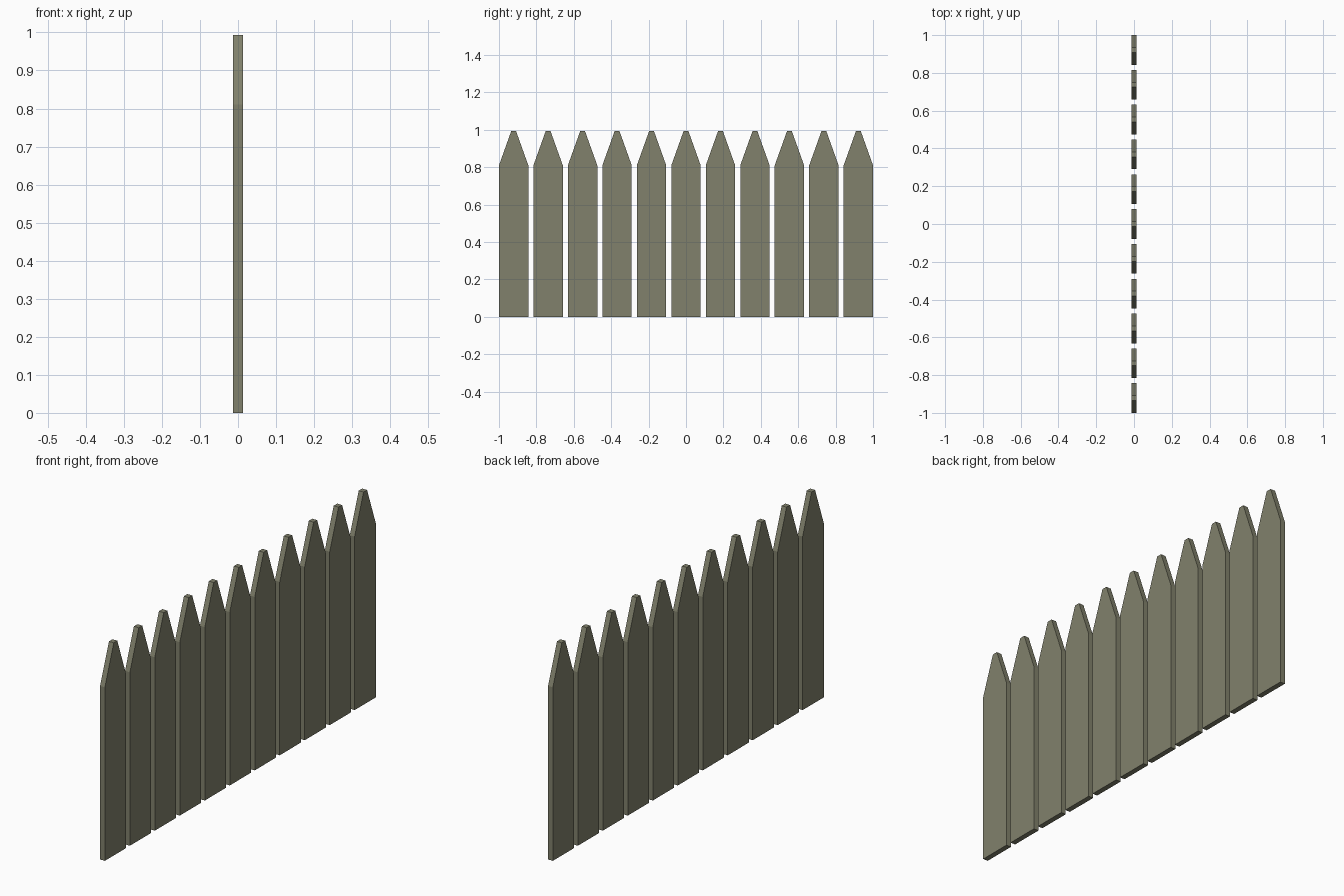
import bpy, bmesh

if "Cube" in bpy.data.objects:
    bpy.data.objects.remove(bpy.data.objects["Cube"])

COUNT = 11
WIDTH = 0.157
THICK = 0.025
SHOULDER = 0.81
HEIGHT = 0.993
TIP = 0.026

mat = bpy.data.materials.new("weathered_wood")
mat.diffuse_color = (0.22, 0.22, 0.15, 1.0)
mat.use_nodes = True
mat.node_tree.nodes["Principled BSDF"].inputs["Base Color"].default_value = mat.diffuse_color

# Picket board: pointed profile with a blunt tip, extruded through its thickness
w, t = WIDTH / 2, TIP / 2
profile = [(-w, 0), (w, 0), (w, SHOULDER), (t, HEIGHT), (-t, HEIGHT), (-w, SHOULDER)]
bm = bmesh.new()
face = bm.faces.new([bm.verts.new((-THICK / 2, y, z)) for y, z in profile])
ext = bmesh.ops.extrude_face_region(bm, geom=[face])
moved = [g for g in ext["geom"] if isinstance(g, bmesh.types.BMVert)]
bmesh.ops.translate(bm, verts=moved, vec=(THICK, 0, 0))
bmesh.ops.recalc_face_normals(bm, faces=bm.faces)
mesh = bpy.data.meshes.new("picket")
bm.to_mesh(mesh)
bm.free()
mesh.materials.append(mat)

# Row of evenly spaced pickets along y
pitch = (2 - WIDTH) / (COUNT - 1)
for i in range(COUNT):
    picket = bpy.data.objects.new(f"picket_{i + 1}", mesh)
    picket.location.y = -1 + w + i * pitch
    bpy.context.collection.objects.link(picket)
